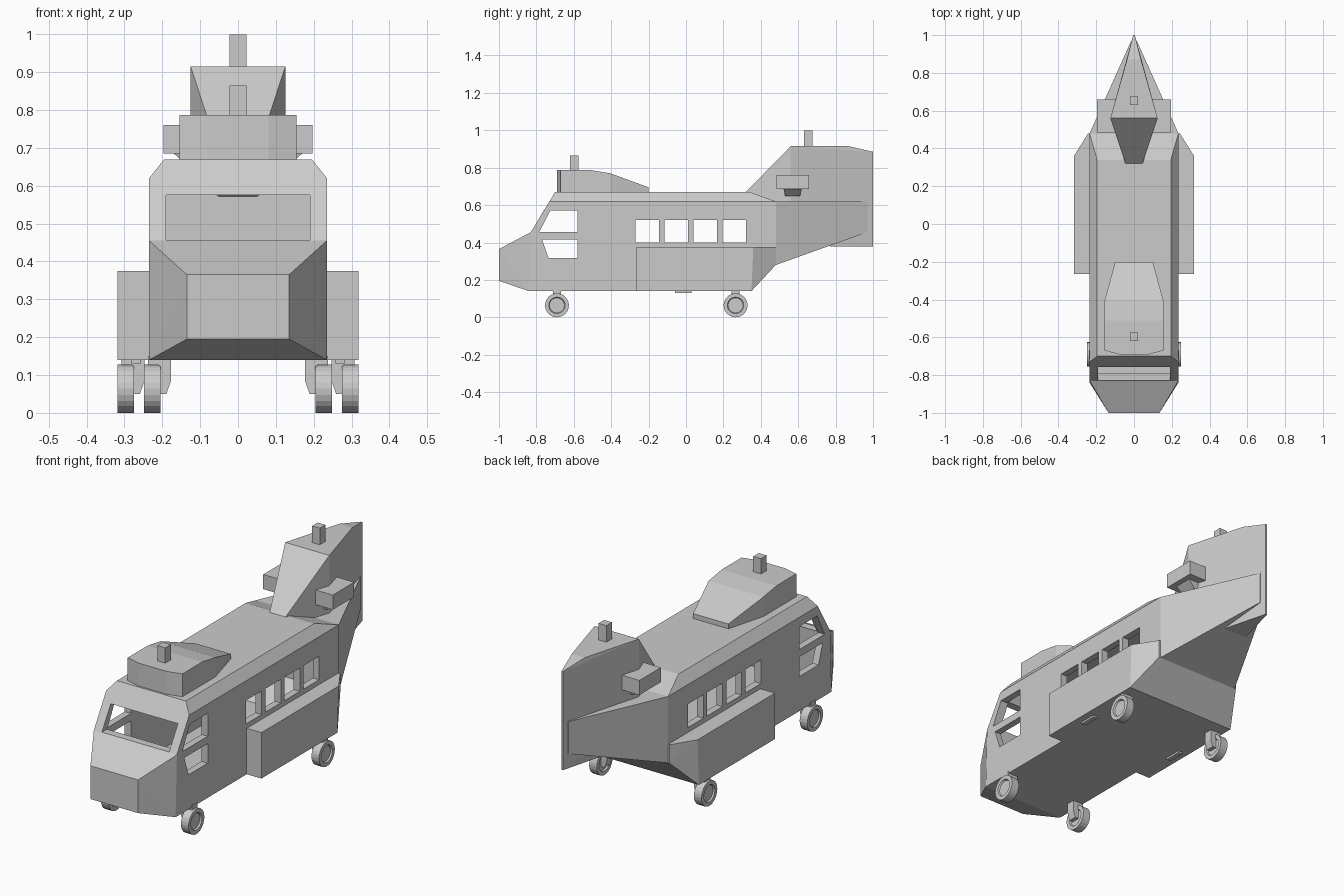
import bpy, bmesh, math
from mathutils import Matrix

if "Cube" in bpy.data.objects:
    bpy.data.objects.remove(bpy.data.objects["Cube"])

grey = bpy.data.materials.new("light_grey")
grey.diffuse_color = (0.6, 0.6, 0.6, 1)
grey.use_nodes = True
grey.node_tree.nodes["Principled BSDF"].inputs["Base Color"].default_value = grey.diffuse_color


def finish(bm, name):
    bmesh.ops.recalc_face_normals(bm, faces=bm.faces)
    me = bpy.data.meshes.new(name)
    bm.to_mesh(me)
    bm.free()
    me.materials.append(grey)
    ob = bpy.data.objects.new(name, me)
    bpy.context.collection.objects.link(ob)
    return ob


def hull(name, pts, sym=False):
    """Convex solid around points; sym adds the points mirrored in x."""
    bm = bmesh.new()
    pts = list(pts) + ([(-x, y, z) for x, y, z in pts] if sym else [])
    for p in pts:
        bm.verts.new(p)
    r = bmesh.ops.convex_hull(bm, input=bm.verts[:])
    junk = {v for v in r["geom_interior"] + r["geom_unused"] if isinstance(v, bmesh.types.BMVert)}
    if junk:
        bmesh.ops.delete(bm, geom=list(junk), context='VERTS')
    bmesh.ops.dissolve_limit(bm, angle_limit=0.01, verts=bm.verts[:], edges=bm.edges[:])
    return finish(bm, name)


def box(name, x, y, z):
    return hull(name, [(a, b, c) for a in x for b in y for c in z])


def prism(name, profile, x0, x1):
    return hull(name, [(x, y, z) for x in (x0, x1) for y, z in profile])


def cut(ob, cutter):
    m = ob.modifiers.new("cut", 'BOOLEAN')
    m.operation, m.solver, m.object = 'DIFFERENCE', 'EXACT', cutter
    bpy.context.view_layer.update()
    me = bpy.data.meshes.new_from_object(ob.evaluated_get(bpy.context.evaluated_depsgraph_get()))
    ob.modifiers.clear()
    ob.data = me
    bpy.data.objects.remove(cutter)


# Hollow cabin with window openings
cabin = hull("cabin", [(.235, -.84, .14), (.235, -.83, .455), (.235, -.73, .62), (.195, -.70, .67),
                       (.195, .34, .67), (.235, .48, .62), (.235, .48, .28), (.235, .35, .14)], True)
cut(cabin, hull("cavity", [(.2, -.80, .175), (.2, -.79, .455), (.2, -.695, .61), (.175, -.678, .637),
                           (.175, .33, .637), (.2, .45, .595), (.2, .45, .29), (.2, .335, .175)], True))
cut(cabin, box("windscreen_cutter", (-.19, .19), (-.95, -.66), (.457, .575)))
for profile in ([(-.785, .455), (-.725, .572), (-.58, .572), (-.58, .455)],
                [(-.77, .417), (-.58, .417), (-.58, .317), (-.735, .317)]):
    cut(cabin, prism("cockpit_window_cutter", profile, -.5, .5))
for i in range(4):
    y = -.27 + i * .155
    cut(cabin, box("window_cutter", (-.5, .5), (y, y + .125), (.4, .52)))

# Nose and tapered tail
hull("nose", [(.135, -1, .195), (.135, -1, .365), (.235, -.84, .14), (.235, -.83, .455)], True)
hull("tail_cone", [(.235, .48, .28), (.235, .48, .62), (.14, .58, .316), (.14, .58, .62),
                   (.015, .97, .455), (.015, .97, .62)], True)
hull("tail_fin", [(.045, .32, .67), (.045, .32, .65), (.125, .56, .915), (.125, .56, .55),
                  (.037, .87, .915), (.065, .77, .38), (.004, 1, .885), (.004, 1, .38)], True)

# Front rotor housing and rotor masts
hull("front_rotor_housing", [(.08, -.69, .66), (.08, -.69, .787), (.155, -.67, .66), (.155, -.67, .787),
                             (.155, -.51, .787), (.155, -.405, .77), (.155, -.405, .66),
                             (.1, -.2, .695), (.1, -.2, .66)], True)
box("front_mast", (-.022, .022), (-.62, -.575), (.77, .865))
box("rear_mast", (-.022, .022), (.63, .675), (.9, 1.0))


def wheel(name, x0, x1, y, side):
    """Wheel with a recessed, raised-hub disc on each face."""
    bm = bmesh.new()
    bmesh.ops.create_cone(bm, cap_ends=True, segments=24, radius1=.064, radius2=.064, depth=x1 - x0)
    caps = [f for f in bm.faces if len(f.verts) > 4]
    bmesh.ops.inset_individual(bm, faces=caps, thickness=.02)
    bmesh.ops.inset_individual(bm, faces=caps, thickness=.004, depth=-.008)
    bmesh.ops.transform(bm, verts=bm.verts, matrix=Matrix.Translation((side * (x0 + x1) / 2, y, .064))
                        @ Matrix.Rotation(math.pi / 2, 4, 'Y'))
    finish(bm, name)


for s, side in ((1, "right"), (-1, "left")):
    # Side fuel sponson and its belly plate
    hull(side + "_sponson", [(s * x, y, z) for x, y, z in (
        (.22, -.265, .14), (.22, -.265, .375), (.318, -.265, .14), (.318, -.265, .375),
        (.318, .35, .14), (.318, .36, .375), (.22, .35, .14), (.22, .48, .28), (.22, .48, .375),
        (.243, .48, .28), (.243, .48, .375))])
    box(side + "_belly_step", (s * .258, s * .282), (-.06, .03), (.13, .15))
    # Engine pod and its support
    box(side + "_engine", (s * .08, s * .197), (.485, .658), (.685, .76))
    hull(side + "_engine_support", [(s * x, y, z) for x, y, z in (
        (.08, .52, .69), (.08, .62, .69), (.175, .52, .69), (.175, .62, .69),
        (.07, .53, .65), (.07, .61, .65), (.13, .53, .65), (.13, .61, .65))])
    # Landing gear
    for end, x, y in (("front", .205, -.69), ("rear", .275, .265)):
        wheel(f"{side}_{end}_wheel", x, x + .043, y, s)
        hull(f"{side}_{end}_strut", [(s * (x + dx), y + dy, z) for dy in (-.022, .022) for dx, z in (
            (-.028, .15), (-.028, .085), (-.016, .05), (.004, .05), (.004, .15))])
        box(f"{side}_{end}_strut_arm", (s * (x - .01), s * (x + .033)), (y - .022, y + .022), (.127, .15))
